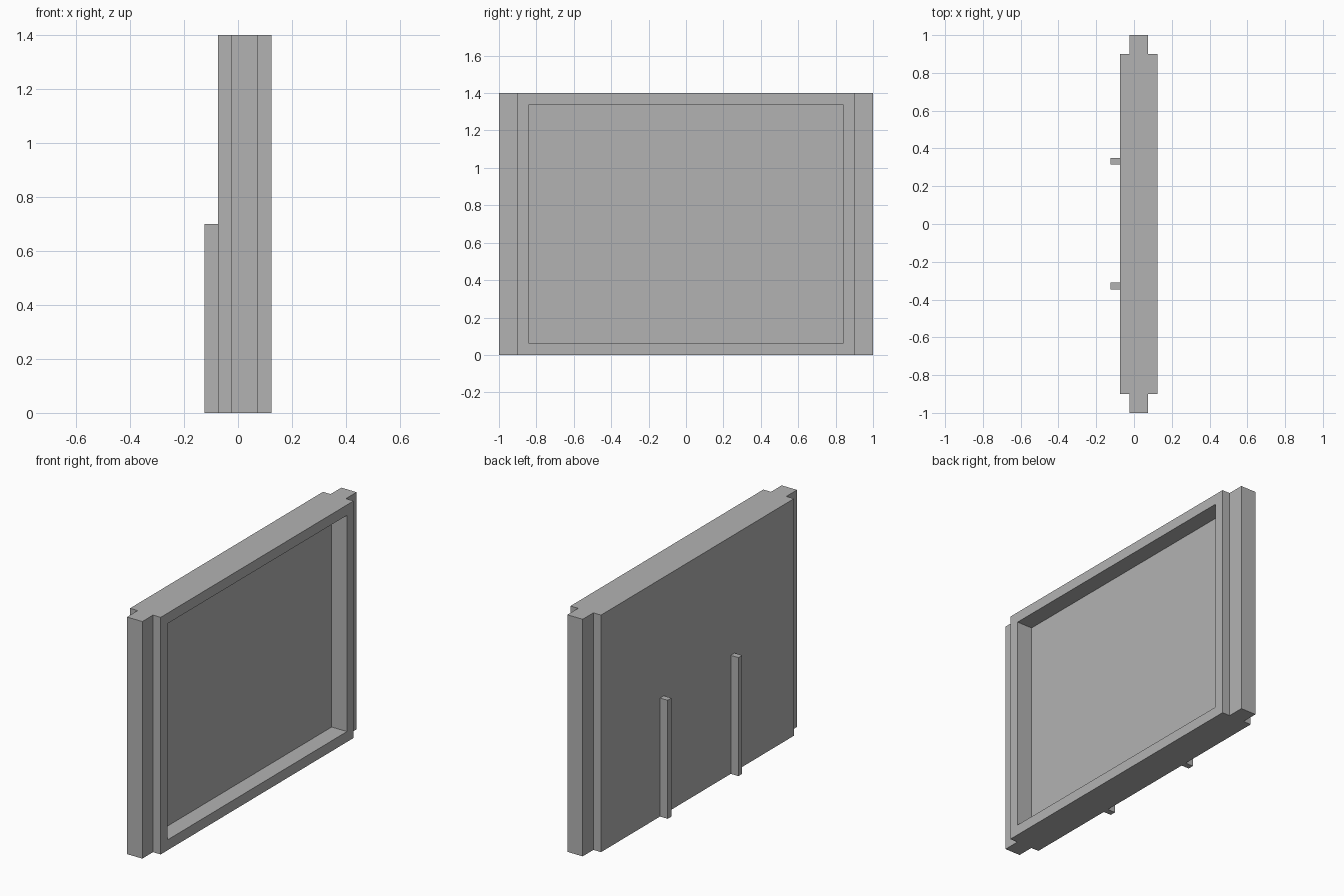
import bpy
import bmesh
from mathutils import Vector

cube = bpy.data.objects.get("Cube")
if cube:
    bpy.data.objects.remove(cube, do_unlink=True)

HEIGHT = 1.4
BACK, FRONT = -0.075, 0.125           # broad faces of the panel
TONGUE_BACK, TONGUE_FRONT = -0.025, 0.075
SHOULDER, END = 0.9, 1.0

grey = bpy.data.materials.new("plain grey")
grey.use_nodes = True
colour = (0.45, 0.45, 0.45, 1)
grey.diffuse_color = colour
grey.node_tree.nodes["Principled BSDF"].inputs["Base Color"].default_value = colour


def finish(name, bm):
    bmesh.ops.recalc_face_normals(bm, faces=bm.faces[:])
    mesh = bpy.data.meshes.new(name)
    bm.to_mesh(mesh)
    bm.free()
    mesh.materials.append(grey)
    obj = bpy.data.objects.new(name, mesh)
    bpy.context.collection.objects.link(obj)
    return obj


def prism(outline, height):
    """Extrude a plan outline upward from the ground."""
    bm = bmesh.new()
    base = bm.faces.new([bm.verts.new((x, y, 0)) for x, y in outline])
    top = bmesh.ops.extrude_face_region(bm, geom=[base])["geom"]
    moved = [v for v in top if isinstance(v, bmesh.types.BMVert)]
    bmesh.ops.translate(bm, verts=moved, vec=(0, 0, height))
    bmesh.ops.recalc_face_normals(bm, faces=bm.faces[:])
    return bm


# Panel with a narrower tongue at each end
half = [(BACK, SHOULDER), (TONGUE_BACK, SHOULDER), (TONGUE_BACK, END),
        (TONGUE_FRONT, END), (TONGUE_FRONT, SHOULDER), (FRONT, SHOULDER)]
panel = prism(half + [(x, -y) for x, y in reversed(half)], HEIGHT)

# Rectangular recess sunk into the broad +x face
face = max(panel.faces, key=lambda f: f.calc_center_median().x)
bmesh.ops.inset_region(panel, faces=[face], thickness=0.087)
floor = bmesh.ops.extrude_face_region(panel, geom=[face])["geom"]
bmesh.ops.translate(panel, vec=Vector((-0.1, 0, 0)),
                    verts=[v for v in floor if isinstance(v, bmesh.types.BMVert)])
if face.is_valid:
    bmesh.ops.delete(panel, geom=[face], context='FACES_ONLY')
finish("panel", panel)

# Two upright ribs on the back
for name, y in (("left_rib", 0.332), ("right_rib", -0.328)):
    w = 0.0175
    outline = [(-0.125, y - w), (BACK, y - w), (BACK, y + w), (-0.125, y + w)]
    finish(name, prism(outline, HEIGHT / 2))
